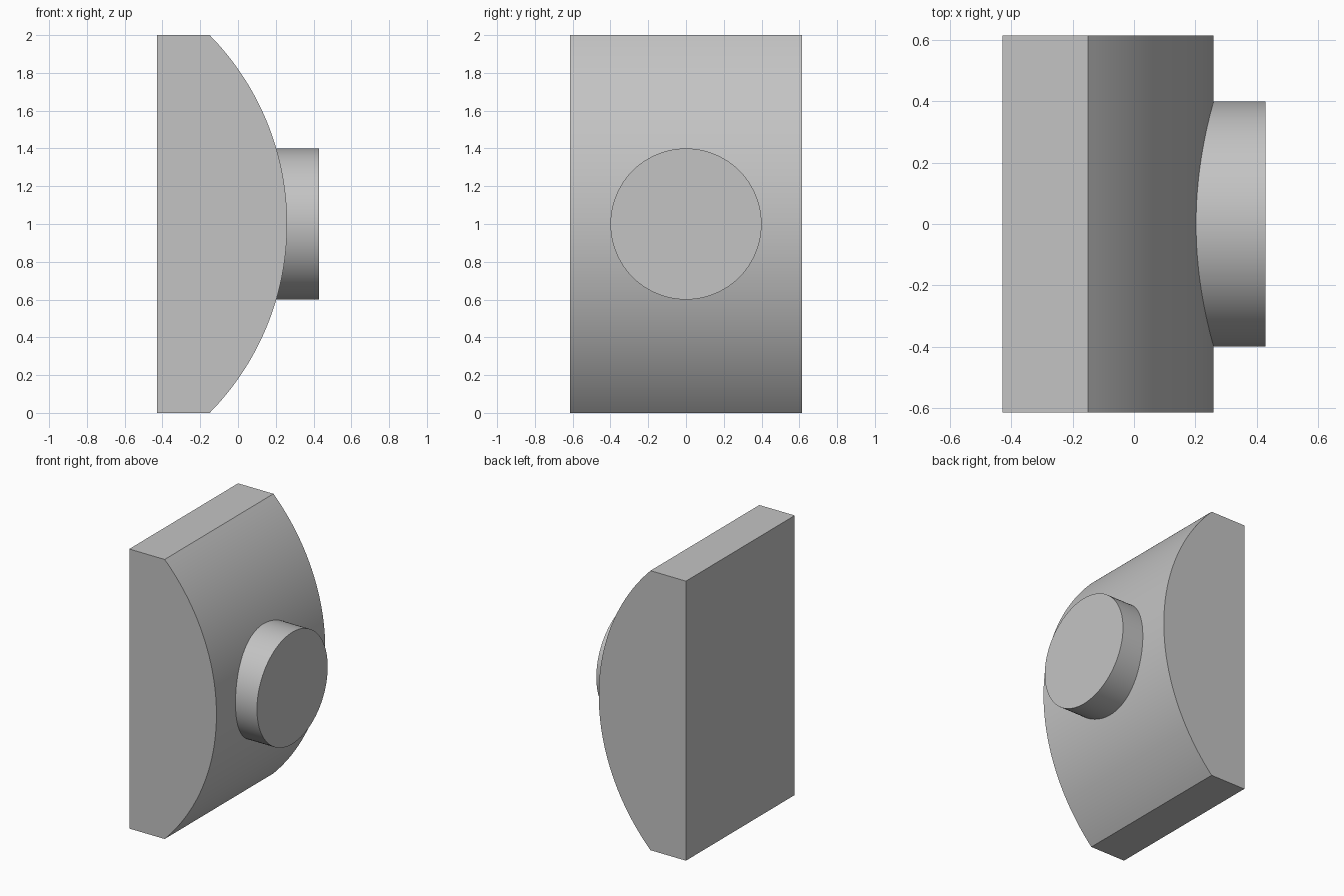
import bpy, bmesh, math
from mathutils import Matrix, Vector

cube = bpy.data.objects.get("Cube")
if cube:
    bpy.data.objects.remove(cube, do_unlink=True)

GREY = (0.55, 0.55, 0.55, 1)
grey = bpy.data.materials.new("light grey")
grey.use_nodes = True
grey.diffuse_color = GREY
grey.node_tree.nodes["Principled BSDF"].inputs["Base Color"].default_value = GREY


def extruded(name, profile, direction):
    """Extrude a closed planar profile into a solid with smooth curved sides."""
    bm = bmesh.new()
    face = bm.faces.new([bm.verts.new(p) for p in profile])
    ext = bmesh.ops.extrude_face_region(bm, geom=[face], use_keep_orig=True)
    moved = [v for v in ext["geom"] if isinstance(v, bmesh.types.BMVert)]
    bmesh.ops.translate(bm, verts=moved, vec=direction)
    bmesh.ops.recalc_face_normals(bm, faces=bm.faces)
    mesh = bpy.data.meshes.new(name)
    bm.to_mesh(mesh)
    bm.free()
    mesh.materials.append(grey)
    obj = bpy.data.objects.new(name, mesh)
    bpy.context.collection.objects.link(obj)
    bpy.ops.object.select_all(action="DESELECT")
    obj.select_set(True)
    bpy.context.view_layer.objects.active = obj
    bpy.ops.object.shade_smooth_by_angle(angle=math.radians(30))
    return obj


# Body: flat back, bowed front face
back, rim, crown, half_depth = -0.43, -0.15, 0.26, 0.615
sagitta = crown - rim
radius = (1 + sagitta ** 2) / (2 * sagitta)
half_angle = math.asin(1 / radius)
steps = 64
angles = [half_angle * (2 * i / steps - 1) for i in range(steps + 1)]
arc = [(crown - radius + radius * math.cos(a), -half_depth, 1 + radius * math.sin(a))
       for a in angles]
body_profile = [(back, -half_depth, 0)] + arc + [(back, -half_depth, 2)]
extruded("curved_body", body_profile, Vector((0, 2 * half_depth, 0)))

# Round boss rising from the middle of the bowed face, seated inside the body
boss_start, boss_end, boss_radius, sides = 0.1, 0.43, 0.4, 96
ring = [Matrix.Rotation(math.tau * i / sides, 3, "X") @ Vector((0, boss_radius, 0))
        + Vector((boss_start, 0, 1)) for i in range(sides)]
extruded("round_boss", ring, Vector((boss_end - boss_start, 0, 0)))
